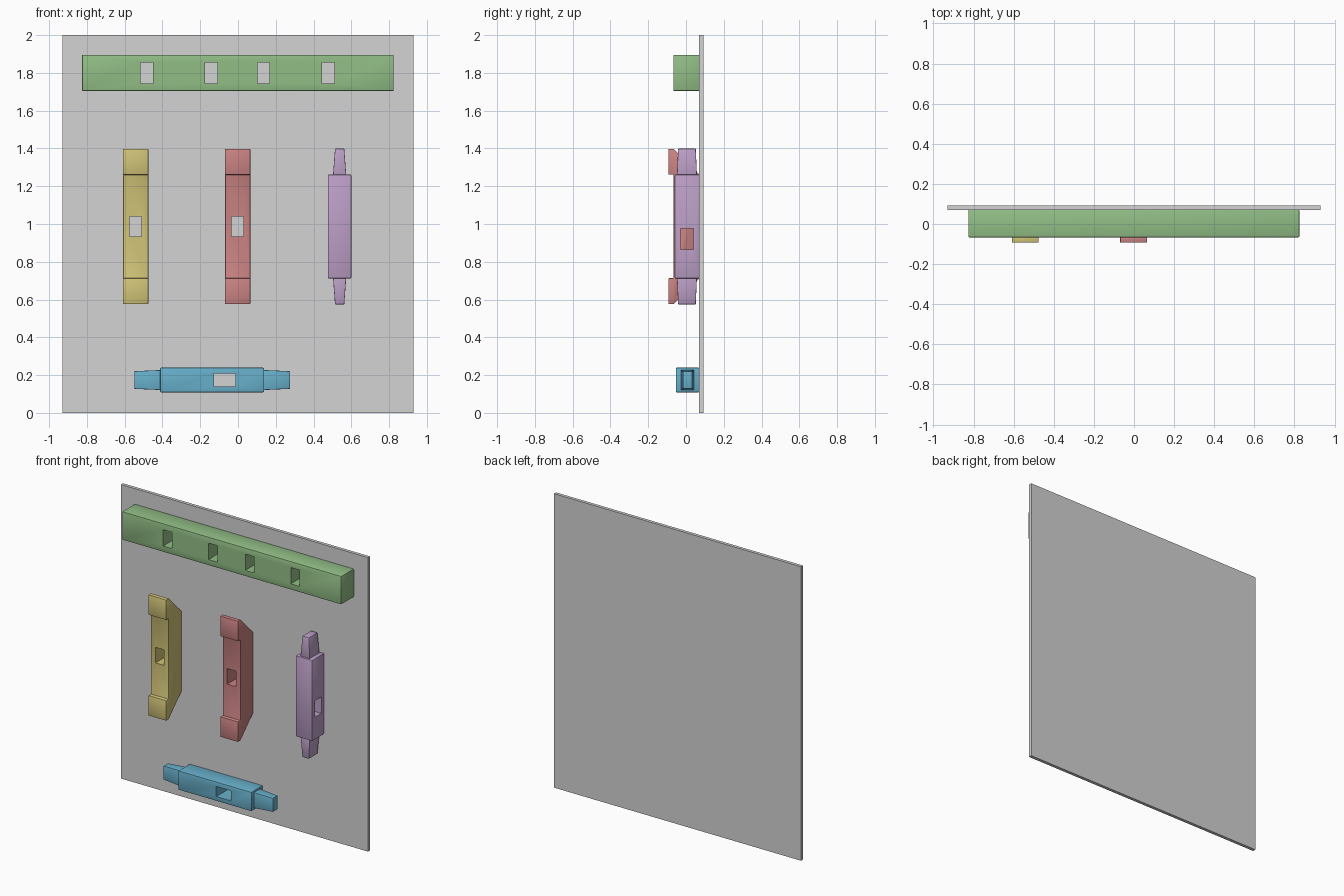
import bpy, bmesh, math
from mathutils import Vector

if "Cube" in bpy.data.objects:
    bpy.data.objects.remove(bpy.data.objects["Cube"])


def material(name, r, g, b):
    m = bpy.data.materials.new(name)
    lin = [((c / 255 + 0.055) / 1.055) ** 2.4 for c in (r, g, b)]
    m.diffuse_color = (*lin, 1)
    m.use_nodes = True
    m.node_tree.nodes["Principled BSDF"].inputs["Base Color"].default_value = m.diffuse_color
    return m


grey = material("grey", 211, 211, 211)
green = material("green", 146, 190, 134)
yellow = material("yellow", 209, 196, 120)
red = material("red", 203, 131, 131)
purple = material("purple", 189, 160, 200)
blue = material("blue", 104, 176, 203)


def add_box(bm, lo, hi):
    lo, hi = Vector(lo), Vector(hi)
    verts = bmesh.ops.create_cube(bm, size=1)["verts"]
    for v in verts:
        v.co = (lo + hi) / 2 + Vector(a * b for a, b in zip(v.co, hi - lo))
    return verts


def finish(bm, name, mat, bevel=0.0):
    if bevel:
        bmesh.ops.bevel(bm, geom=bm.edges[:], offset=bevel, segments=2,
                        profile=0.5, affect='EDGES')
    bmesh.ops.recalc_face_normals(bm, faces=bm.faces[:])
    mesh = bpy.data.meshes.new(name)
    bm.to_mesh(mesh)
    bm.free()
    ob = bpy.data.objects.new(name, mesh)
    bpy.context.collection.objects.link(ob)
    mesh.materials.append(mat)
    return ob


def box(name, lo, hi, mat, bevel=0.0):
    bm = bmesh.new()
    add_box(bm, lo, hi)
    return finish(bm, name, mat, bevel)


def cut(ob, lo, hi):
    cutter = box("cutter", lo, hi, ob.data.materials[0])
    cutter.hide_render = True
    mod = ob.modifiers.new("mortise", 'BOOLEAN')
    mod.object, mod.operation, mod.solver = cutter, 'DIFFERENCE', 'EXACT'
    bpy.context.view_layer.update()
    deps = bpy.context.evaluated_depsgraph_get()
    mesh = bpy.data.meshes.new_from_object(ob.evaluated_get(deps))
    ob.modifiers.clear()
    ob.data = mesh
    bpy.data.objects.remove(cutter)


def smooth(ob):
    bpy.ops.object.select_all(action='DESELECT')
    ob.select_set(True)
    bpy.context.view_layer.objects.active = ob
    bpy.ops.object.shade_smooth_by_angle(angle=math.radians(40))


# Backing board
box("backing_board", (-0.93, 0.07, 0), (0.93, 0.092, 2), grey)

# Long beam with four mortises
beam = box("long_beam", (-0.826, -0.067, 1.704), (0.824, 0.071, 1.896), green, 0.005)
for x in (-0.484, -0.142, 0.135, 0.477):
    cut(beam, (x - 0.033, -0.2, 1.744), (x + 0.033, 0.2, 1.855))
smooth(beam)


# Braces: hooked profile with sloping ends, mirrored about the middle
def brace(name, x, mat):
    zc = 0.987
    half = [(0.071, 0.275), (-0.065, 0.411), (-0.093, 0.411), (-0.093, 0.274), (-0.067, 0.274)]
    profile = half + [(y, -h) for y, h in reversed(half)]
    bm = bmesh.new()
    face = bm.faces.new([bm.verts.new((x - 0.067, y, zc + h)) for y, h in profile])
    ext = bmesh.ops.extrude_face_region(bm, geom=[face])["geom"]
    moved = [v for v in ext if isinstance(v, bmesh.types.BMVert)]
    bmesh.ops.translate(bm, verts=moved, vec=(0.134, 0, 0))
    ob = finish(bm, name, mat, 0.003)
    cut(ob, (x - 0.032, -0.2, zc - 0.053), (x + 0.032, 0.2, zc + 0.053))
    smooth(ob)


brace("left_brace", -0.542, yellow)
brace("middle_brace", -0.002, red)


# Links: mortised block with a tapered tenon at each end, built lying along x
# with the mortise through y, then mapped into place.
def link(name, mat, place):
    ob = box(name, (-0.275, -0.062, -0.065), (0.275, 0.062, 0.065), mat, 0.005)
    cut(ob, (0.011, -0.2, -0.034), (0.123, 0.2, 0.034))
    bm = bmesh.new()
    for s in (1, -1):
        ends = sorted((s * 0.27, s * 0.412))
        for v in add_box(bm, (ends[0], -0.035, -0.053), (ends[1], 0.035, 0.053)):
            if abs(v.co.x) > 0.4:
                v.co.y *= 0.7
                v.co.z *= 0.88
    bmesh.ops.bevel(bm, geom=bm.edges[:], offset=0.003, segments=2, profile=0.5, affect='EDGES')
    bm.from_mesh(ob.data)
    for v in bm.verts:
        v.co = place(*v.co)
    bmesh.ops.recalc_face_normals(bm, faces=bm.faces[:])
    bm.to_mesh(ob.data)
    bm.free()
    smooth(ob)


link("level_link", blue, lambda x, y, z: (-0.137 + x - 0.0, 0.008 + y, 0.174 + z))
link("upright_link", purple, lambda x, y, z: (0.538 + y, 0.005 + z, 0.987 - x))
